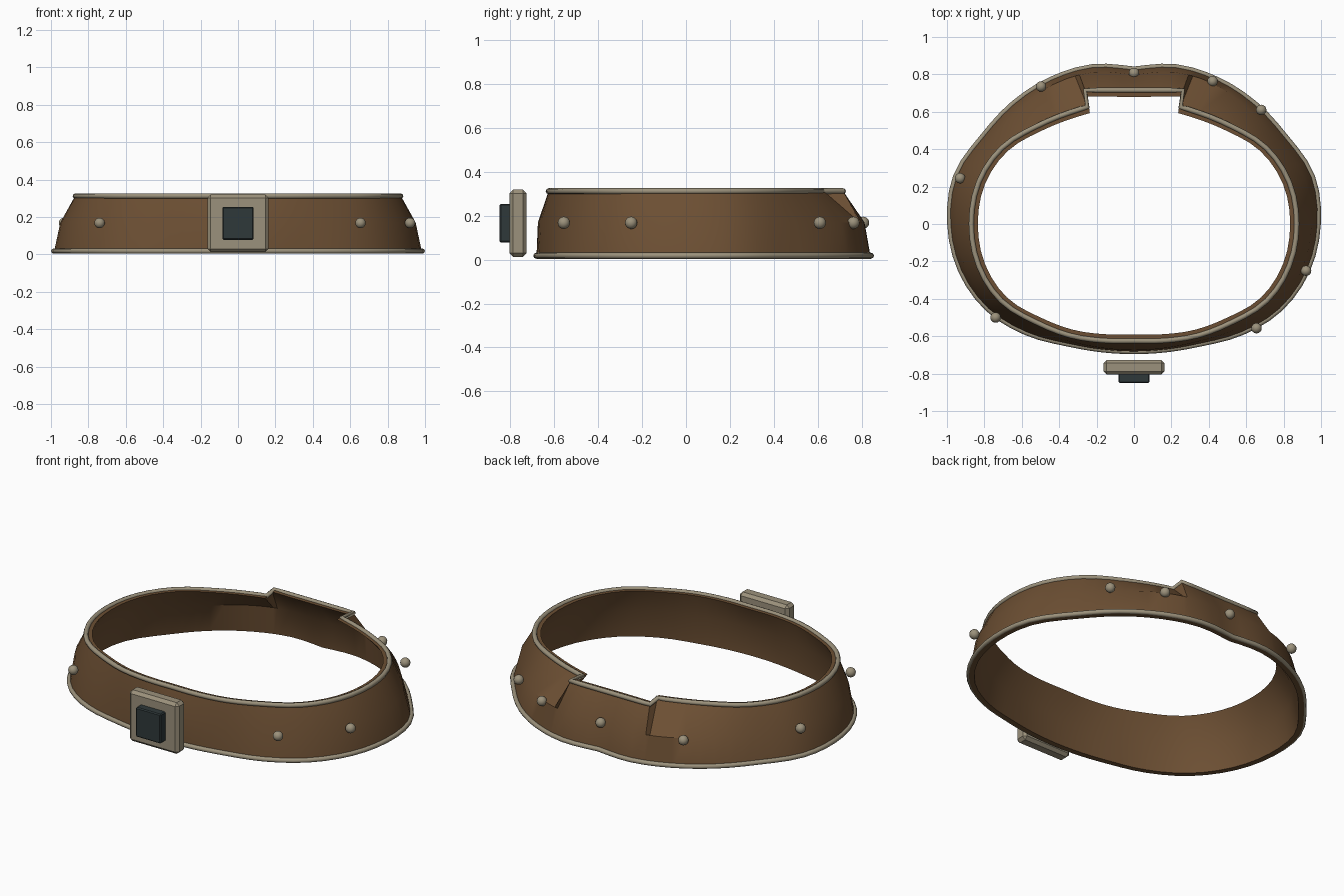
import bpy, bmesh, math
from mathutils import Vector

if "Cube" in bpy.data.objects:
    bpy.data.objects.remove(bpy.data.objects["Cube"])

def material(name, rgb):
    m = bpy.data.materials.new(name)
    m.diffuse_color = (*rgb, 1)
    m.use_nodes = True
    m.node_tree.nodes["Principled BSDF"].inputs["Base Color"].default_value = m.diffuse_color
    return m

LEATHER = material("brown leather", (0.15, 0.078, 0.033))
METAL = material("tan metal", (0.33, 0.285, 0.20))
STONE = material("dark slate", (0.028, 0.040, 0.042))

# Half outlines: radius at each angle, from the front centre to the back centre
KNOTS = [-90, -75, -60, -45, -30, -15, 0, 15, 30, 45, 60, 75, 82, 90]
LOWER = [.682, .695, .737, .82, .905, .96, .985, .987, .935, .912, .892, .87, .85, .828]
MIDDLE = [.675, .685, .72, .79, .875, .93, .95, .945, .89, .868, .862, .84, .82, .797]
UPPER = [.625, .645, .688, .742, .82, .86, .87, .86, .815, .738, .688, .665, .66, .66]

ANGLES = [a for a in range(-90, 91, 5) if a != 70]
ANGLES = sorted(ANGLES + [68.3, 69.9])

def radius(values, a):
    """Smooth Hermite interpolation of an outline."""
    i = max(k for k in range(len(KNOTS) - 1) if KNOTS[k] <= a)
    def slope(k):
        if k in (0, len(KNOTS) - 1):
            return 0
        return (values[k + 1] - values[k - 1]) / (KNOTS[k + 1] - KNOTS[k - 1])
    h = KNOTS[i + 1] - KNOTS[i]
    t = (a - KNOTS[i]) / h
    return (values[i] * (2*t**3 - 3*t**2 + 1) + values[i + 1] * (3*t**2 - 2*t**3)
            + h * slope(i) * (t**3 - 2*t**2 + t) + h * slope(i + 1) * (t**3 - t**2))

def loop(values, z, inset=0.0, notch=False):
    """Closed ring of points, mirrored left to right."""
    half = []
    for a in ANGLES:
        s, c = math.sin(math.radians(a)), math.cos(math.radians(a))
        r = radius(values, a)
        if notch and a > 69:           # straight raised tab at the back
            r = 0.715 / s
        half.append(Vector((c * (r - inset), s * (r - inset), z)))
    return half + [Vector((-p.x, p.y, p.z)) for p in half[-2:0:-1]]

def finish(obj, mat, smooth=True):
    obj.data.materials.append(mat)
    if smooth:
        bpy.ops.object.select_all(action='DESELECT')
        obj.select_set(True)
        bpy.context.view_layer.objects.active = obj
        bpy.ops.object.shade_smooth_by_angle(angle=math.radians(35))

def from_bmesh(bm, name, mat, smooth=True):
    bmesh.ops.recalc_face_normals(bm, faces=bm.faces)
    me = bpy.data.meshes.new(name)
    bm.to_mesh(me)
    bm.free()
    obj = bpy.data.objects.new(name, me)
    bpy.context.collection.objects.link(obj)
    finish(obj, mat, smooth)
    return obj

# Leather band: outer wall going up, inner wall coming down
rings = [loop(LOWER, 0.004), loop(MIDDLE, 0.17), loop(UPPER, 0.314, 0, True),
         loop(UPPER, 0.314, 0.035, True), loop(MIDDLE, 0.17, 0.02), loop(LOWER, 0.004, 0.03)]
bm = bmesh.new()
rows = [[bm.verts.new(p) for p in ring] for ring in rings]
n = len(rows[0])
for k in range(len(rows)):
    lo, hi = rows[k], rows[(k + 1) % len(rows)]
    for i in range(n):
        j = (i + 1) % n
        bm.faces.new((lo[i], lo[j], hi[j], hi[i]))
from_bmesh(bm, "leather_band", LEATHER)

# Piping along both edges
def piping(name, points):
    cu = bpy.data.curves.new(name, 'CURVE')
    cu.dimensions = '3D'
    cu.bevel_depth = 0.014
    cu.bevel_resolution = 2
    sp = cu.splines.new('POLY')
    sp.points.add(len(points) - 1)
    for q, p in zip(sp.points, points):
        q.co = (*p, 1)
    sp.use_cyclic_u = True
    obj = bpy.data.objects.new(name, cu)
    bpy.context.collection.objects.link(obj)
    cu.materials.append(METAL)

piping("lower_piping", loop(LOWER, 0.018))
piping("upper_piping", loop(UPPER, 0.312, 0, True))

# Round studs around the band
STUDS = [(0, .807), (.42, .763), (.68, .61), (.92, -.25), (.655, -.557),
         (-.74, -.5), (-.93, .245), (-.497, .735)]
for i, (x, y) in enumerate(STUDS):
    bm = bmesh.new()
    bmesh.ops.create_uvsphere(bm, u_segments=16, v_segments=10, radius=0.028)
    bmesh.ops.translate(bm, verts=bm.verts, vec=(x, y, 0.168))
    from_bmesh(bm, f"stud_{i + 1}", METAL)

# Buckle plate and its inset block
def chamfered_box(name, size, centre, chamfer, mat):
    bm = bmesh.new()
    bmesh.ops.create_cube(bm, size=1)
    bmesh.ops.scale(bm, verts=bm.verts, vec=size)
    bmesh.ops.translate(bm, verts=bm.verts, vec=centre)
    bmesh.ops.bevel(bm, geom=bm.edges[:], offset=chamfer, segments=1,
                    affect='EDGES', profile=0.5)
    from_bmesh(bm, name, mat, smooth=False)

chamfered_box("buckle_plate", (0.326, 0.078, 0.306), (0, -0.766, 0.166), 0.017, METAL)
chamfered_box("buckle_block", (0.166, 0.055, 0.176), (0, -0.8225, 0.166), 0.006, STONE)
